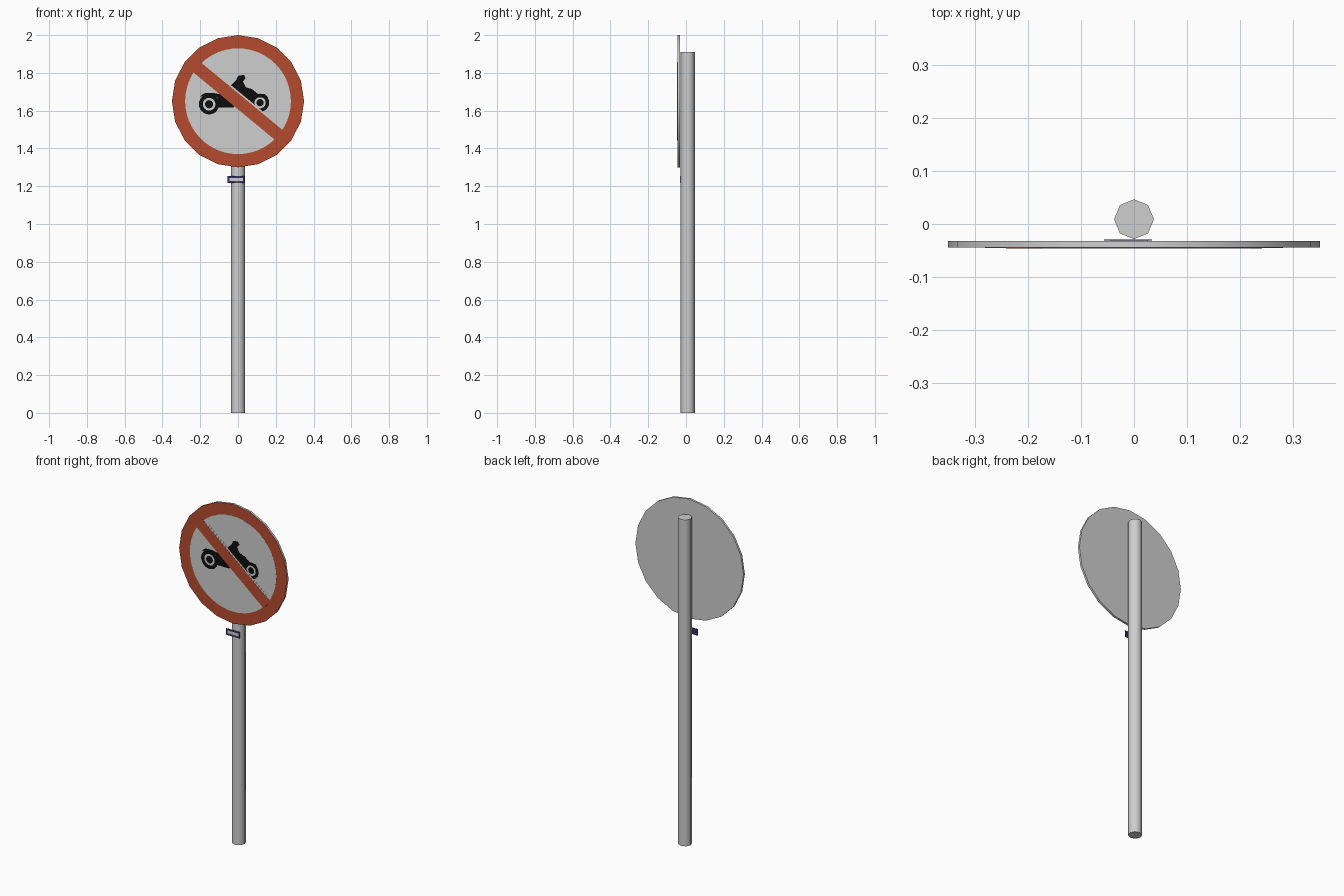
import bpy, bmesh, math
from math import cos, sin, pi

if "Cube" in bpy.data.objects:
    bpy.data.objects.remove(bpy.data.objects["Cube"])

SIGN_Z = 1.65
FRONT = -0.0445          # front plane of the sign plate


def material(name, rgb):
    m = bpy.data.materials.new(name)
    m.diffuse_color = (*rgb, 1)
    m.use_nodes = True
    m.node_tree.nodes["Principled BSDF"].inputs["Base Color"].default_value = m.diffuse_color
    return m


GREY = material("grey metal", (0.62, 0.62, 0.62))
RED = material("sign red", (0.46, 0.07, 0.028))
WHITE = material("sign white", (0.62, 0.62, 0.62))
BLACK = material("symbol black", (0.004, 0.004, 0.004))
NAVY = material("sticker navy", (0.03, 0.03, 0.12))


def finish(name, bm, *mats):
    bmesh.ops.recalc_face_normals(bm, faces=bm.faces)
    me = bpy.data.meshes.new(name)
    bm.to_mesh(me)
    bm.free()
    for m in mats:
        me.materials.append(m)
    ob = bpy.data.objects.new(name, me)
    bpy.context.collection.objects.link(ob)
    return ob


def plate(name, pts, y0, y1, *mats, z=SIGN_Z):
    """Extrude an x/z outline from y0 (front) to y1 (back)."""
    bm = bmesh.new()
    f = bm.faces.new([bm.verts.new((x, y0, z + h)) for x, h in pts])
    new = bmesh.ops.extrude_face_region(bm, geom=[f])["geom"]
    vs = [v for v in new if isinstance(v, bmesh.types.BMVert)]
    bmesh.ops.translate(bm, verts=vs, vec=(0, y1 - y0, 0))
    return finish(name, bm, *mats)


def circle(r, n, cx=0, cz=0):
    return [(cx + r * cos(2 * pi * i / n), cz + r * sin(2 * pi * i / n)) for i in range(n)]


def ring(name, cx, cz, r_out, r_in, y0, y1, mat, n=24):
    bm = bmesh.new()
    loops = [[bm.verts.new((x, y, SIGN_Z + h)) for x, h in circle(r, n, cx, cz)]
             for r, y in ((r_out, y1), (r_out, y0), (r_in, y0), (r_in, y1))]
    for a, b in zip(loops, loops[1:] + loops[:1]):
        for i in range(n):
            j = (i + 1) % n
            bm.faces.new((a[i], a[j], b[j], b[i]))
    return finish(name, bm, mat)


def strip(length, width, angle, off=0):
    """Rotated rectangle outline, shifted sideways by off."""
    c, s = cos(angle), sin(angle)
    box = [(-length / 2, off - width / 2), (length / 2, off - width / 2),
           (length / 2, off + width / 2), (-length / 2, off + width / 2)]
    return [(x * c - h * s, x * s + h * c) for x, h in box]


def smooth(ob, angle):
    bpy.ops.object.select_all(action='DESELECT')
    ob.select_set(True)
    bpy.context.view_layer.objects.active = ob
    bpy.ops.object.shade_smooth_by_angle(angle=math.radians(angle))


# Octagonal pole
bm = bmesh.new()
bmesh.ops.create_cone(bm, cap_ends=True, segments=8, radius1=0.0375, radius2=0.0375, depth=1.91)
bmesh.ops.translate(bm, verts=bm.verts, vec=(0, 0.009, 0.955))
smooth(finish("pole", bm, GREY), 50)

# Round plate: grey back and edge, red front
disc = plate("sign_plate", circle(0.35, 20), FRONT, -0.032, GREY, RED)
for p in disc.data.polygons:
    p.material_index = 1 if p.normal.y < -0.9 else 0
smooth(disc, 30)

# White field
plate("white_field", circle(0.28, 48), FRONT - 0.0005, FRONT, WHITE)

# Motorcycle with rider, outline in centimetres from the sign centre
bike = [(-20.1, 2.6), (-18, 4.2), (-13.2, 4.4), (-9.5, 3.7), (-5.3, 5.3), (-4.2, 8),
        (-1, 11.2), (0, 13.4), (3.2, 14), (4, 12.2), (2.6, 10.4), (4.2, 7.4), (7.4, 6.4),
        (10.6, 3.9), (14.3, 3.7), (15.9, 2), (9, 2.1), (7.4, -1), (1, -0.5),
        (-2.6, -3.4), (-10, -3.4), (-11, 2.1)]
y0, y1 = FRONT - 0.001, FRONT - 0.0004
plate("motorcycle_body", [(x / 100, h / 100) for x, h in bike], y0, y1, BLACK)
for name, cx, cz, r in (("rear_wheel", -0.153, -0.016, 0.054), ("front_wheel", 0.117, -0.008, 0.048)):
    ring(name, cx, cz, r, r * 0.62, y0 - 0.0001, y1, BLACK)
    plate(name + "_hub", circle(r * 0.4, 16, cx, cz), y0 - 0.0001, y1, BLACK)

# Diagonal bar with a thin white margin above it
A = math.radians(-39.6)
plate("bar_margin", strip(0.50, 0.012, A, 0.036), FRONT - 0.0015, FRONT - 0.0003, WHITE)
plate("diagonal_bar", strip(0.57, 0.066, A), FRONT - 0.002, FRONT, RED)

# Small sticker on the pole: navy with a pale centre patch and red dash
box = lambda x0, x1, h0, h1: [(x0, h0), (x1, h0), (x1, h1), (x0, h1)]
plate("sticker", box(-0.056, 0.034, -0.019, 0.019), -0.0315, -0.0295, NAVY, z=1.235)
plate("sticker_patch", box(-0.044, 0.026, -0.008, 0.009), -0.032, -0.0315, WHITE, z=1.235)
plate("sticker_dash", box(-0.018, 0.004, -0.016, -0.011), -0.032, -0.0315, RED, z=1.235)
